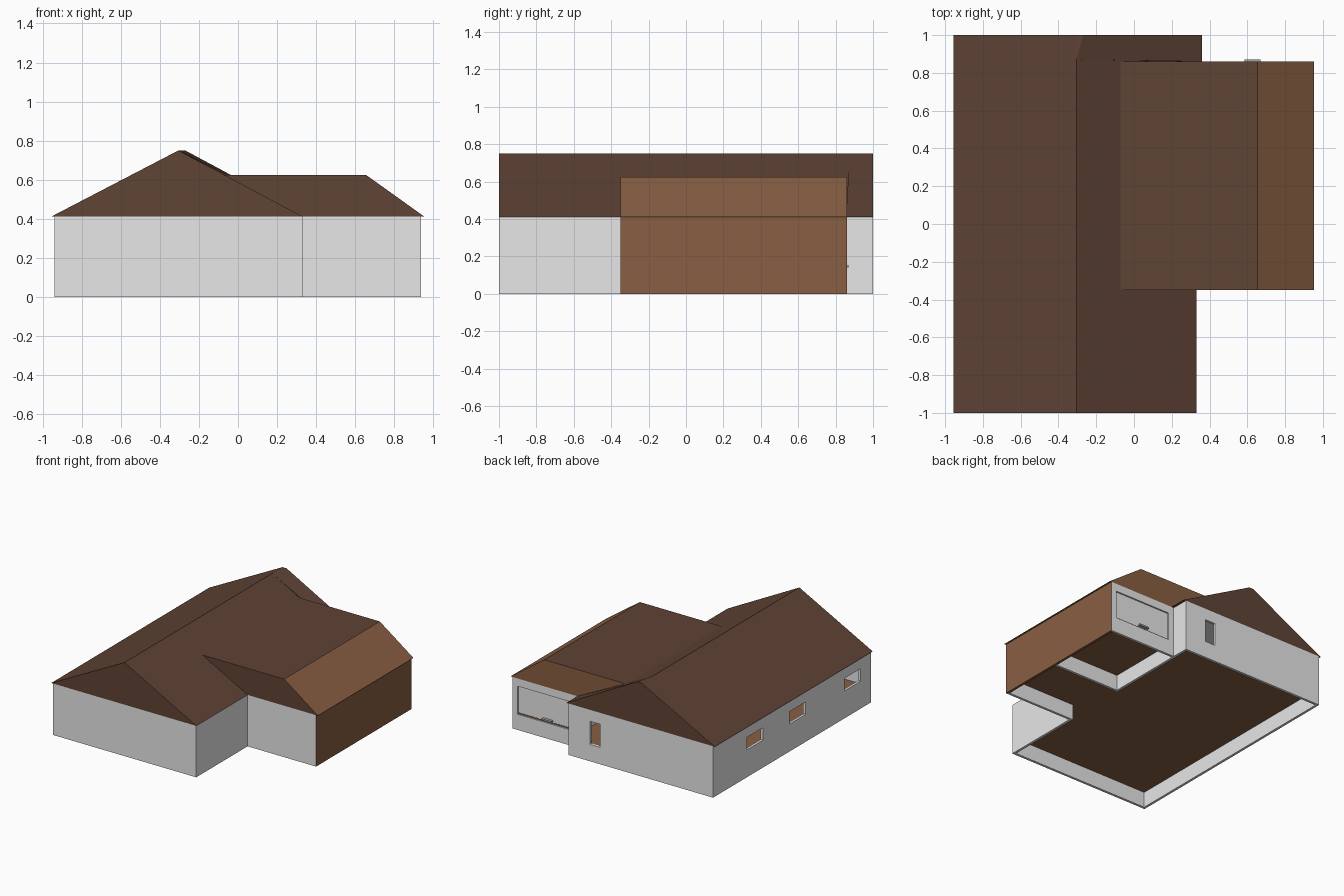
import bpy, bmesh

if "Cube" in bpy.data.objects:
    bpy.data.objects.remove(bpy.data.objects["Cube"])


def material(name, rgb):
    m = bpy.data.materials.new(name)
    m.diffuse_color = (*rgb, 1)
    m.use_nodes = True
    m.node_tree.nodes["Principled BSDF"].inputs["Base Color"].default_value = m.diffuse_color
    return m


GREY = material("wall_grey", (0.8, 0.8, 0.8))
DARK = material("dark_brown", (0.115, 0.056, 0.036))
LIGHT = material("light_brown", (0.25, 0.114, 0.055))
METAL = material("handle_grey", (0.4, 0.4, 0.4))

EAVE, RIDGE, WING_TOP = 0.412, 0.75, 0.625


def mesh_object(name, verts, faces, mats, slots=None):
    me = bpy.data.meshes.new(name)
    me.from_pydata(verts, [], faces)
    for m in mats:
        me.materials.append(m)
    if slots:
        for p, s in zip(me.polygons, slots):
            p.material_index = s
    ob = bpy.data.objects.new(name, me)
    bpy.context.collection.objects.link(ob)
    return ob


def fix_normals(ob):
    bm = bmesh.new()
    bm.from_mesh(ob.data)
    bmesh.ops.recalc_face_normals(bm, faces=bm.faces)
    bm.to_mesh(ob.data)
    bm.free()


def box(name, lo, hi, mat):
    verts = [(x, y, z) for x in (lo[0], hi[0]) for y in (lo[1], hi[1]) for z in (lo[2], hi[2])]
    faces = [(0, 1, 3, 2), (4, 6, 7, 5), (0, 4, 5, 1), (2, 3, 7, 6), (0, 2, 6, 4), (1, 5, 7, 3)]
    return mesh_object(name, verts, faces, [mat])


def slab(name, outline, z0, z1, mat):
    n = len(outline)
    verts = [(x, y, z) for z in (z0, z1) for x, y in outline]
    faces = [tuple(reversed(range(n))), tuple(range(n, 2 * n))]
    faces += [(i, (i + 1) % n, (i + 1) % n + n, i + n) for i in range(n)]
    return mesh_object(name, verts, faces, [mat])


# outer walls: an outline strip given thickness, the wing's end wall is brown
outline = [(-0.94, -1), (0.33, -1), (0.33, -0.35), (0.937, -0.35),
           (0.937, 0.86), (0.34, 0.86), (0.34, 1), (-0.94, 1)]
n = len(outline)
walls = mesh_object("outer_walls",
                    [(x, y, z) for z in (0, EAVE) for x, y in outline],
                    [(i, (i + 1) % n, (i + 1) % n + n, i + n) for i in range(n)],
                    [GREY, LIGHT], [1 if i == 3 else 0 for i in range(n)])
solid = walls.modifiers.new("thickness", 'SOLIDIFY')
solid.thickness = 0.02
solid.offset = -1
solid.use_even_offset = True

# windows, back door and recessed garage door are cut from the walls
cuts = [((-1, y - 0.1, 0.22), (-0.9, y + 0.1, 0.32)) for y in (0.47, -0.07, -0.765)]
cuts.append(((0.06, 0.9, 0.135), (0.15, 1.1, 0.32)))
cuts.append(((0.39, 0.848, 0.125), (0.89, 0.9, 0.35)))
for i, (lo, hi) in enumerate(cuts):
    cutter = box(f"opening_cutter_{i + 1}", lo, hi, GREY)
    cutter.hide_render = True
    cutter.hide_viewport = True
    cutter.display_type = 'WIRE'
    mod = walls.modifiers.new("opening", 'BOOLEAN')
    mod.operation = 'DIFFERENCE'
    mod.solver = 'EXACT'
    mod.object = cutter

# garage handle and partitions
box("garage_handle", (0.585, 0.84, 0.14), (0.67, 0.87, 0.153), METAL)
box("garage_side_wall", (0.32, 0.19, 0), (0.34, 0.845, EAVE), GREY)
box("garage_front_wall", (0.32, 0.19, 0), (0.92, 0.21, EAVE), GREY)

# raised floor and ceiling, tucked just inside the walls
t = 0.01
inner = [(-0.94 + t, -1 + t), (0.33 - t, -1 + t), (0.33 - t, -0.35 + t), (0.937 - t, -0.35 + t),
         (0.937 - t, 0.86 - t), (0.34 - t, 0.86 - t), (0.34 - t, 1 - t), (-0.94 + t, 1 - t)]
slab("floor", inner, 0.125, 0.135, LIGHT)
slab("ceiling", inner, EAVE - 0.012, EAVE - 0.002, GREY)

# main gable roof, its right slope steps outward slightly at the back
main = mesh_object(
    "main_roof",
    [(-0.955, -1, EAVE), (0.33, -1, EAVE), (-0.305, -1, RIDGE),
     (-0.955, 1, EAVE), (0.36, 1, EAVE), (-0.305, 1, RIDGE), (-0.27, 1, RIDGE),
     (0.33, 0.86, EAVE), (0.36, 0.86, EAVE), (-0.305, 0.87, RIDGE)],
    [(0, 1, 2), (3, 5, 6, 4), (0, 2, 9, 5, 3), (9, 6, 5),
     (1, 7, 9, 2), (7, 8, 9), (8, 4, 6, 9), (0, 3, 4, 8, 7, 1)],
    [DARK])
fix_normals(main)

# wing roof: flat top running into the main slope, lighter sloped end
y0, y1 = -0.35, 0.86
profile = [(-0.072, WING_TOP), (0.655, WING_TOP), (0.953, EAVE), (0.32, EAVE)]
wing = mesh_object(
    "wing_roof",
    [(x, y, z) for y in (y0, y1) for x, z in profile],
    [(0, 3, 2, 1), (4, 5, 6, 7), (0, 1, 5, 4), (1, 2, 6, 5), (2, 3, 7, 6), (3, 0, 4, 7)],
    [DARK, LIGHT], [0, 1, 0, 1, 1, 0])
fix_normals(wing)
